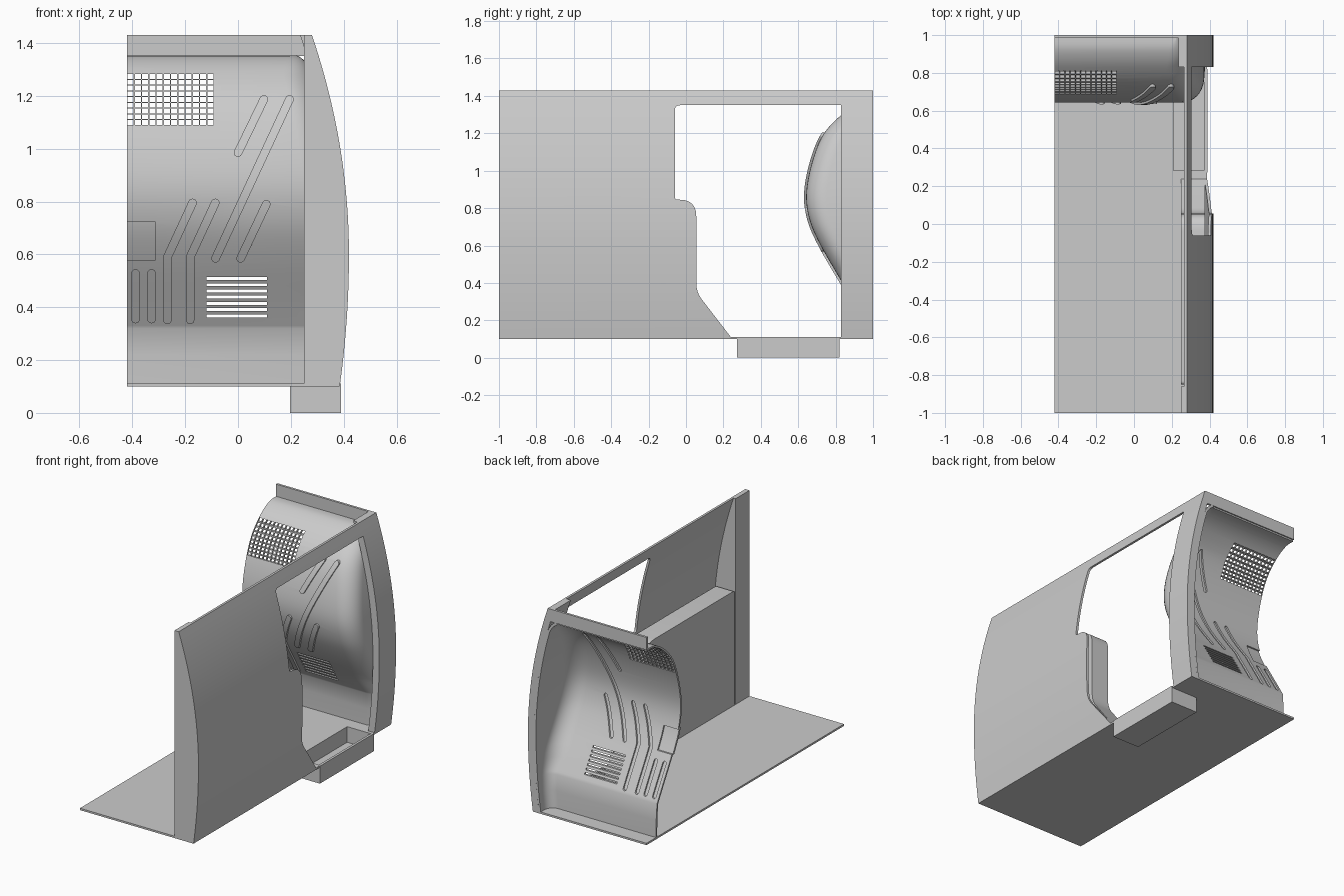
import bpy, bmesh, math
from mathutils import Vector

if "Cube" in bpy.data.objects:
    bpy.data.objects.remove(bpy.data.objects["Cube"])


def finish(name, bm):
    bmesh.ops.recalc_face_normals(bm, faces=bm.faces)
    me = bpy.data.meshes.new(name)
    bm.to_mesh(me)
    bm.free()
    ob = bpy.data.objects.new(name, me)
    bpy.context.collection.objects.link(ob)
    return ob


def add_prism(bm, pts, axis, a, b):
    """Closed outline extruded along one axis from a to b."""
    def at(p, t):
        return {'x': (t, p[0], p[1]), 'y': (p[0], t, p[1]), 'z': (p[0], p[1], t)}[axis]
    lo = [bm.verts.new(at(p, a)) for p in pts]
    hi = [bm.verts.new(at(p, b)) for p in pts]
    bm.faces.new(lo)
    bm.faces.new(hi[::-1])
    n = len(pts)
    for i in range(n):
        j = (i + 1) % n
        bm.faces.new((lo[i], hi[i], hi[j], lo[j]))


def prisms(name, outlines, axis, a, b):
    bm = bmesh.new()
    for pts in outlines:
        add_prism(bm, pts, axis, a, b)
    return finish(name, bm)


def rect(x0, x1, z0, z1):
    return [(x0, z0), (x1, z0), (x1, z1), (x0, z1)]


def round_poly(pts):
    """Round corners given as (u, v, radius)."""
    out = []
    for i, (u, v, r) in enumerate(pts):
        p = Vector((u, v))
        if r == 0:
            out.append((u, v))
            continue
        a = (Vector(pts[i - 1][:2]) - p).normalized() * r + p
        b = (Vector(pts[(i + 1) % len(pts)][:2]) - p).normalized() * r + p
        for k in range(7):
            t = k / 6
            q = a * (1 - t) ** 2 + p * 2 * t * (1 - t) + b * t * t
            out.append((q.x, q.y))
    return out


def boolean(ob, cutter, op):
    m = ob.modifiers.new(op, 'BOOLEAN')
    m.object, m.operation, m.solver = cutter, op, 'EXACT'
    bpy.context.view_layer.objects.active = ob
    bpy.ops.object.modifier_apply(modifier=m.name)
    bpy.data.objects.remove(cutter)


def smooth(ob):
    bpy.ops.object.select_all(action='DESELECT')
    ob.select_set(True)
    bpy.context.view_layer.objects.active = ob
    bpy.ops.object.shade_smooth_by_angle(angle=math.radians(30))


# Bowed front panel: outer x for a given height
def bow(z):
    return 0.42 - (0.14 * ((z - 0.6) / 0.83) ** 2 if z > 0.6 else 0.035 * ((0.6 - z) / 0.5) ** 2)


ZS = [0.1 + 1.33 * i / 32 for i in range(33)]
outer = [(bow(z), z) for z in ZS]


def bowed(name, thick, y0, y1):
    inner = [(x - thick, z) for x, z in reversed(outer)]
    return prisms(name, [outer + inner], 'y', y0, y1)


panel = bowed("front_panel", 0.015, -0.86, 0.83)
opening = round_poly([(-0.06, 1.35, 0.03), (-0.06, 0.845, 0.015), (0.055, 0.845, 0.09),
                      (0.055, 0.35, 0.05), (0.24, 0.11, 0), (0.9, 0.11, 0), (0.9, 1.35, 0)])
boolean(panel, prisms("opening_cutter", [opening], 'x', 0.1, 0.6), 'DIFFERENCE')
smooth(panel)
smooth(bowed("right_pillar", 0.045, 0.83, 1.0))
smooth(prisms("left_pillar", [outer + [(0.25, 1.43), (0.25, 0.1)]], 'y', -1.0, -0.86))

# Raised block behind the panel, following the opening edge
block = round_poly([(-0.85, 0.11, 0), (0.24, 0.11, 0), (0.055, 0.35, 0.05),
                    (0.055, 0.845, 0.09), (-0.85, 0.845, 0.02)])
smooth(prisms("inner_block", [block], 'x', 0.25, 0.375))

# Base plate with a notch for the tray, top strip of the back wall
prisms("base_plate", [[(-0.42, -1), (0.385, -1), (0.385, 0.275), (0.2, 0.275), (0.2, 0.82),
                       (0.385, 0.82), (0.385, 1), (-0.42, 1)]], 'z', 0.1, 0.112)
prisms("back_top_strip", [rect(-0.42, 0.275, 1.35, 1.43)], 'y', 0.985, 1.0)

# Open tray below the opening
bm = bmesh.new()
add_prism(bm, rect(0.196, 0.39, 0.272, 0.82), 'z', 0, 0.012)
for r in (rect(0.196, 0.208, 0.272, 0.82), rect(0.378, 0.39, 0.272, 0.82),
          rect(0.208, 0.378, 0.272, 0.284), rect(0.208, 0.378, 0.808, 0.82)):
    add_prism(bm, r, 'z', 0.012, 0.112)
finish("tray", bm)

# Bulged back wall: profile in (y, z), smoothed
key = [Vector(p) for p in ((0.992, 1.352), (0.92, 1.347), (0.83, 1.297), (0.735, 1.195), (0.675, 1.05),
                           (0.643, 0.88), (0.66, 0.74), (0.72, 0.6), (0.83, 0.41), (0.882, 0.32))]
prof = []
for i in range(len(key) - 1):
    p0, p1, p2, p3 = key[max(i - 1, 0)], key[i], key[i + 1], key[min(i + 2, len(key) - 1)]
    for k in range(5):
        t = k / 5
        prof.append(0.5 * (2 * p1 + (p2 - p0) * t + (2 * p0 - 5 * p1 + 4 * p2 - p3) * t * t
                           + (3 * p1 - p0 - 3 * p2 + p3) * t ** 3))
prof += [key[-1], Vector((0.89, 0.22)), Vector((0.892, 0.105))]


def wall_row(i, d):
    """One row of the wall, pushed d along the profile normal, with a rounded end."""
    t = (prof[min(i + 1, len(prof) - 1)] - prof[max(i - 1, 0)]).normalized()
    y, z = prof[i] + Vector((-t.y, t.x)) * d
    c = min(max((prof[i].y - 1.28) / 0.075, 0), 1)
    xe = bow(prof[i].y) - 0.045 - d - 0.05 * (1 - math.sqrt(1 - c * c))
    r = min(0.11, 0.6 * (1 - y))
    row = [(-0.42, y, z)]
    for k in range(9):
        a = k / 8 * math.pi / 2
        row.append((xe - r + r * math.sin(a), y + r - r * math.cos(a), z))
    return row + [(xe, 1.0, z)]


def wall(name, d0, d1):
    bm = bmesh.new()
    A, B = [[[bm.verts.new(p) for p in wall_row(i, d)] for i in range(len(prof))] for d in (d0, d1)]
    R, C = len(A), len(A[0])
    for i in range(R - 1):
        for j in range(C - 1):
            for g in (A, B):
                bm.faces.new((g[i][j], g[i + 1][j], g[i + 1][j + 1], g[i][j + 1]))
        for j in (0, C - 1):
            bm.faces.new((A[i][j], A[i + 1][j], B[i + 1][j], B[i][j]))
    for j in range(C - 1):
        for i in (0, R - 1):
            bm.faces.new((A[i][j], A[i][j + 1], B[i][j + 1], B[i][j]))
    return finish(name, bm)


def ribbon(path, w):
    """Rounded-end outline of constant half width around a path."""
    P = [Vector(p) for p in path]
    left, right = [], []
    for i, p in enumerate(P):
        ds = [(P[k + 1] - P[k]).normalized() for k in (i - 1, i) if 0 <= k < len(P) - 1]
        t = sum(ds, Vector((0, 0))).normalized()
        n = Vector((-t.y, t.x)) * w / t.dot(ds[0])
        left.append(p + n)
        right.append(p - n)

    def cap(c, start):
        v = start - c
        return [c + Vector((v.x * math.cos(a) + v.y * math.sin(a), v.y * math.cos(a) - v.x * math.sin(a)))
                for a in (math.pi * k / 8 for k in range(1, 8))]
    return [tuple(q) for q in left + cap(P[-1], left[-1]) + right[::-1] + cap(P[0], right[0])]


paths = [[(0, 0.985), (0.098, 1.187)], [(-0.085, 0.585), (0.195, 1.187)], [(0.01, 0.585), (0.107, 0.79)],
         [(-0.172, 0.795), (-0.267, 0.59), (-0.267, 0.352)], [(-0.086, 0.795), (-0.181, 0.59), (-0.181, 0.352)],
         [(-0.327, 0.528), (-0.327, 0.355)], [(-0.388, 0.528), (-0.388, 0.355)]]

# Openings: grooves, square recess, louvre slots and the mesh grille
holes = [ribbon(p, 0.012) for p in paths] + [rect(-0.5, -0.318, 0.582, 0.718)]
holes += [rect(-0.12, 0.11, z, z + 0.011) for z in (0.362 + 0.0235 * k for k in range(7))]
cw, ch = 0.33 / 12, 0.196 / 9
holes += [rect(-0.418 + cw * i, -0.418 + cw * (i + 1) - 0.005, 1.09 + ch * k, 1.09 + ch * (k + 1) - 0.004)
          for i in range(12) for k in range(9)]
back = wall("back_wall", 0, 0.012)
boolean(back, prisms("hole_cutter", holes, 'y', 0.5, 1.1), 'DIFFERENCE')
smooth(back)

# Groove bottoms, standing proud on the inner side
ribs = wall("groove_bottoms", -0.012, 0.002)
shapes = [ribbon(p, 0.016) for p in paths] + [rect(-0.5, -0.313, 0.576, 0.724)]
boolean(ribs, prisms("rib_cutter", shapes, 'y', 0.5, 1.1), 'INTERSECT')
smooth(ribs)
